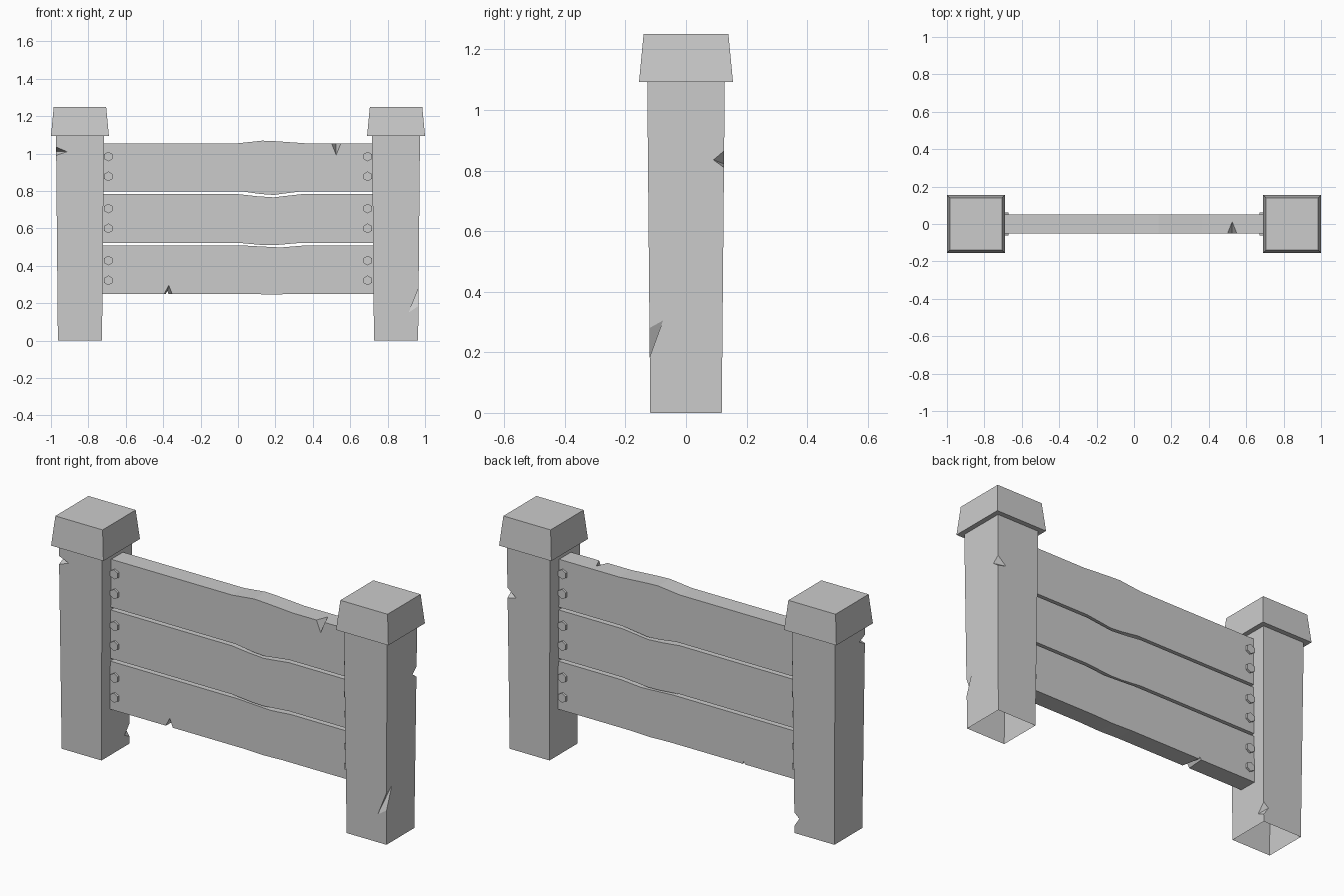
import bpy, bmesh, math
from mathutils import Vector, Matrix

if "Cube" in bpy.data.objects:
    bpy.data.objects.remove(bpy.data.objects["Cube"])


def make(name, bm):
    bmesh.ops.recalc_face_normals(bm, faces=bm.faces)
    mesh = bpy.data.meshes.new(name)
    bm.to_mesh(mesh)
    bm.free()
    ob = bpy.data.objects.new(name, mesh)
    bpy.context.collection.objects.link(ob)
    return ob


def tapered_box(name, cx, h0, h1, z0, z1):
    bm = bmesh.new()
    bmesh.ops.create_cube(bm, size=2)
    for v in bm.verts:
        h, z = (h1, z1) if v.co.z > 0 else (h0, z0)
        v.co = (cx + v.co.x * h, v.co.y * h, z)
    return make(name, bm)


def notch(ob, e1, e2, p, q, k=3):
    """Cut a wedge: crease runs p-q, mouth on the edge e1-e2."""
    pts = [Vector(c) for c in (e1, e2, p, q)]
    mid = (pts[2] + pts[3]) / 2
    bm = bmesh.new()
    for c in pts:
        bm.verts.new(mid + (c - mid) * k)
    bmesh.ops.convex_hull(bm, input=bm.verts)
    cutter = make("notch_cutter", bm)
    cutter.hide_render = True
    mod = ob.modifiers.new("notch", 'BOOLEAN')
    mod.operation, mod.solver, mod.object = 'DIFFERENCE', 'EXACT', cutter
    bpy.context.view_layer.objects.active = ob
    bpy.ops.object.modifier_apply(modifier=mod.name)
    bpy.data.objects.remove(cutter)


def open_ends(ob):
    bm = bmesh.new()
    bm.from_mesh(ob.data)
    ends = [f for f in bm.faces if all(v.co.z < 0.001 for v in f.verts)
            or all(v.co.z > 1.099 for v in f.verts)]
    bmesh.ops.delete(bm, geom=ends, context='FACES')
    bm.to_mesh(ob.data)
    bm.free()


# Tapered posts with caps
PX = 0.845
left = tapered_box("left_post", -PX, 0.118, 0.128, 0, 1.1)
right = tapered_box("right_post", PX, 0.118, 0.128, 0, 1.1)
for side, x in (("left", -PX), ("right", PX)):
    tapered_box(side + "_post_cap", x, 0.155, 0.14, 1.093, 1.25)


def half(z):
    return 0.118 + 0.01 * z / 1.1


def corner_notch(ob, cx, sx, sy, za, zb, front, side):
    """front / side = (depth from corner, z) on the y face and the x face."""
    def pt(z, dx=0, dy=0):
        h = half(z)
        return (cx + sx * (h - dx), sy * (h - dy), z)
    notch(ob, pt(za), pt(zb), pt(front[1], dx=front[0]), pt(side[1], dy=side[0]))


# Chips in the post corners
corner_notch(left, -PX, -1, -1, 0.99, 1.035, (0.058, 1.01), (0.05, 1.012))
corner_notch(left, -PX, 1, 1, 0.04, 0.11, (0.03, 0.085), (0.042, 0.06))
corner_notch(right, PX, 1, -1, 0.185, 0.28, (0.052, 0.15), (0.045, 0.305))
corner_notch(right, PX, 1, 1, 0.81, 0.865, (0.05, 0.822), (0.035, 0.835))
open_ends(left)
open_ends(right)

# Planks: wavy outlines extruded through the thickness
END, T = 0.735, 0.05


def plank(name, z0, z1, low, high):
    outline = [(-END, z0)] + low + [(END, z0), (END, z1)] + high[::-1] + [(-END, z1)]
    bm = bmesh.new()
    f = bm.faces.new([bm.verts.new((x, -T, z)) for x, z in outline])
    ext = bmesh.ops.extrude_face_region(bm, geom=[f])
    bmesh.ops.translate(bm, vec=(0, 2 * T, 0),
                        verts=[g for g in ext["geom"] if isinstance(g, bmesh.types.BMVert)])
    return make(name, bm)


bottom = plank("bottom_plank", 0.25, 0.508,
               [(0.06, 0.25), (0.18, 0.246), (0.3, 0.25)],
               [(0.04, 0.508), (0.13, 0.503), (0.23, 0.498), (0.35, 0.508)])
plank("middle_plank", 0.523, 0.783,
      [(0.0, 0.523), (0.12, 0.512), (0.19, 0.51), (0.34, 0.523)],
      [(0.0, 0.783), (0.1, 0.772), (0.19, 0.766), (0.34, 0.783)])
top = plank("top_plank", 0.798, 1.055,
            [(0.02, 0.798), (0.12, 0.784), (0.19, 0.779), (0.34, 0.798)],
            [(0.0, 1.055), (0.13, 1.069), (0.2, 1.066), (0.36, 1.055)])

# Chips in the planks
notch(top, (0.5, -T, 1.055), (0.55, -T, 1.055), (0.525, -T, 0.993), (0.525, 0.012, 1.055))
notch(bottom, (-0.39, 0, 0.25), (-0.362, 0, 0.25), (-0.37, -T, 0.295), (-0.378, T, 0.265))

# Hexagonal bolt heads on both faces of each plank end
bm = bmesh.new()
for sx in (-1, 1):
    for sy in (-1, 1):
        for zc in (0.375, 0.653, 0.931):
            for dz in (-0.053, 0.053):
                m = Matrix.Translation((sx * 0.693, sy * 0.05, zc + dz)) @ Matrix.Rotation(math.pi / 2, 4, 'X')
                bmesh.ops.create_cone(bm, cap_ends=True, segments=6, radius1=0.026,
                                      radius2=0.026, depth=0.022, matrix=m)
make("plank_bolts", bm)
